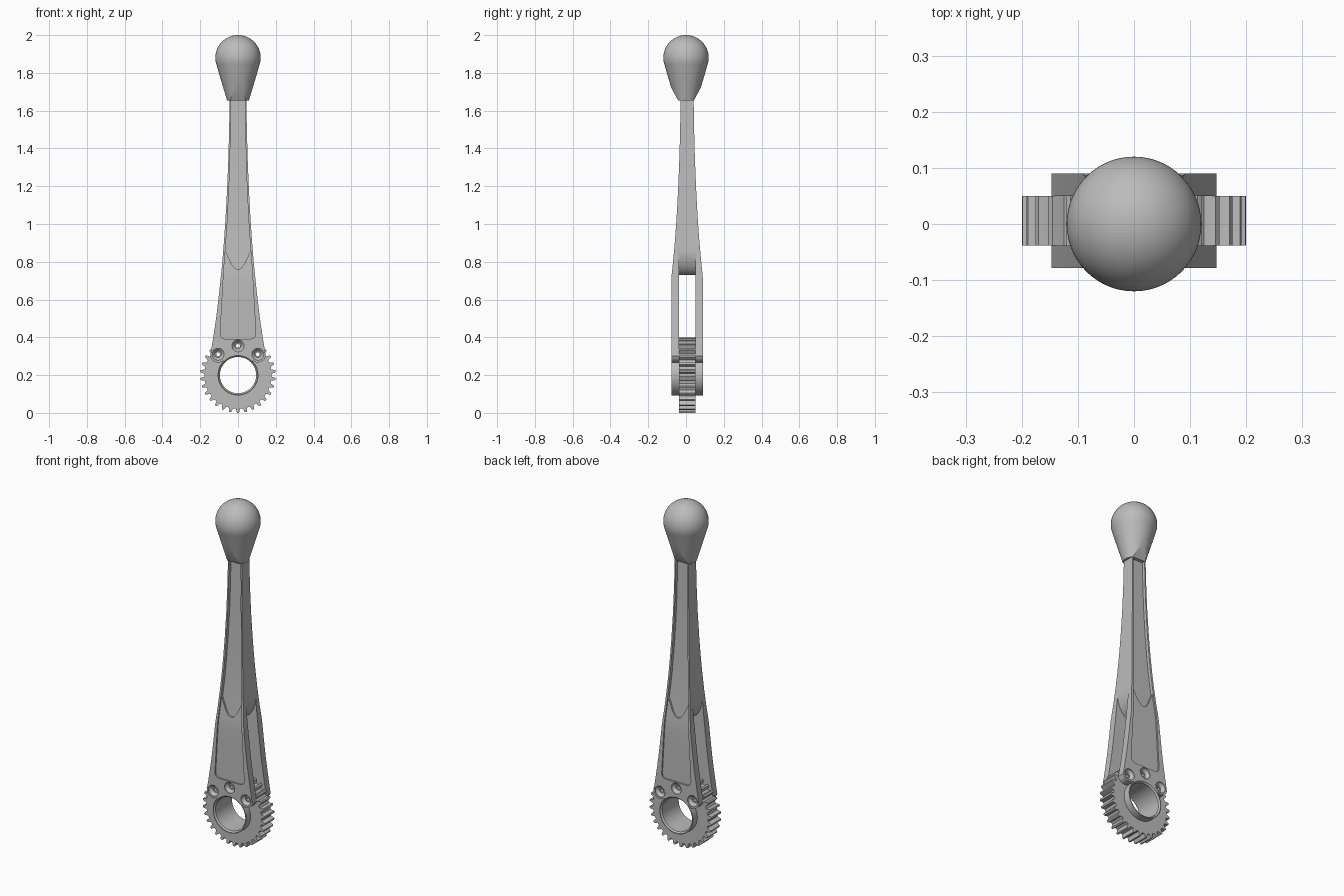
import bpy, bmesh, math
from mathutils import Vector

if "Cube" in bpy.data.objects:
    bpy.data.objects.remove(bpy.data.objects["Cube"])

YC = 0.006            # lever arm sits slightly behind centre
HUB = 0.2             # height of gear axis
grey = bpy.data.materials.new("grey metal")
grey.diffuse_color = (0.5, 0.5, 0.5, 1)
grey.use_nodes = True
grey.node_tree.nodes["Principled BSDF"].inputs["Base Color"].default_value = grey.diffuse_color


def finish(name, bm):
    bmesh.ops.recalc_face_normals(bm, faces=bm.faces)
    me = bpy.data.meshes.new(name)
    bm.to_mesh(me)
    bm.free()
    ob = bpy.data.objects.new(name, me)
    bpy.context.collection.objects.link(ob)
    me.materials.append(grey)
    return ob


def prism(name, pts, axis, lo, hi):
    """Extrude an outline: (x, z) along y, or (y, z) along x."""
    bm = bmesh.new()
    put = (lambda p, d: (p[0], d, p[1])) if axis == 'y' else (lambda p, d: (d, p[0], p[1]))
    a = [bm.verts.new(put(p, lo)) for p in pts]
    b = [bm.verts.new(put(p, hi)) for p in pts]
    n = len(pts)
    bm.faces.new(a)
    bm.faces.new(b[::-1])
    for i in range(n):
        bm.faces.new((a[i], a[(i + 1) % n], b[(i + 1) % n], b[i]))
    return finish(name, bm)


def arc(cx, cz, r, a0, a1, n):
    return [(cx + r * math.cos(math.radians(a0 + (a1 - a0) * i / n)),
             cz + r * math.sin(math.radians(a0 + (a1 - a0) * i / n))) for i in range(n + 1)]


def mirror(half):
    """Close a right-hand outline with its left-hand reflection."""
    return half + [(-x, z) for x, z in reversed(half) if abs(x) > 1e-5]


def boolean(ob, cutter, op='DIFFERENCE'):
    m = ob.modifiers.new(cutter.name, 'BOOLEAN')
    m.object, m.operation, m.solver = cutter, op, 'EXACT'
    bpy.context.view_layer.objects.active = ob
    bpy.ops.object.modifier_apply(modifier=m.name)
    bpy.data.objects.remove(cutter)


def spin(name, prof, cx, cz, seg=32):
    """Solid turned about a y-direction axis; prof is (radius, y)."""
    bm = bmesh.new()
    rings = [[bm.verts.new((cx + r * math.cos(k * math.tau / seg), y, cz + r * math.sin(k * math.tau / seg)))
              for k in range(seg)] for r, y in prof]
    for a, b in zip(rings, rings[1:]):
        for k in range(seg):
            bm.faces.new((a[k], a[(k + 1) % seg], b[(k + 1) % seg], b[k]))
    bm.faces.new(rings[0])
    bm.faces.new(rings[-1][::-1])
    return finish(name, bm)


def interp(table, z):
    for (z0, v0), (z1, v1) in zip(table, table[1:]):
        if z <= z1:
            return v0 + (v1 - v0) * (z - z0) / (z1 - z0)
    return table[-1][1]


# Half width and half depth of the arm by height
width = [(0.30, 0.147), (0.4, 0.131), (0.5, 0.116), (0.6, 0.104), (0.7, 0.093), (0.8, 0.083), (0.9, 0.075),
         (1.0, 0.068), (1.1, 0.062), (1.2, 0.057), (1.35, 0.051), (1.5, 0.047), (1.68, 0.044)]
depth = [(0.0, 0.084), (0.7, 0.084), (0.74, 0.081), (0.8, 0.0745), (0.9, 0.0655), (1.0, 0.058),
         (1.1, 0.052), (1.2, 0.047), (1.35, 0.041), (1.5, 0.037), (1.68, 0.034)]

# Arm: front outline with screw lobes and hub, trimmed by the side outline
front = arc(0, HUB, 0.108, -90, 45, 24) + arc(0.105, 0.31, 0.043, -130, -14, 12)
front += [(w, z) for z, w in width]
arm = prism("lever_arm", mirror(front), 'y', -0.2, 0.2)
side = [(d, z) for z, d in depth]
trim = prism("side_trim", [(YC + s * y, z) for s, seq in ((1, side), (-1, side[::-1])) for y, z in seq],
             'x', -0.5, 0.5)
boolean(arm, trim, 'INTERSECT')

# Fork slot with a rounded crotch
nose = [(0.08 * math.sin(t * math.pi / 24), 0.86 - 0.13 * math.cos(t * math.pi / 24)) for t in range(13)]
boolean(arm, prism("fork_slot", mirror([(0.3, -0.1), (0.3, 0.86)] + nose[::-1]), 'y', YC - 0.044, YC + 0.044))


def recess(name, table, cut, sgn):
    """Pocket following the arm's face: table is (height, half width)."""
    zs = sorted({z for z, _ in table} | {z for z, _ in depth if table[0][0] < z < table[-1][0]})
    bm = bmesh.new()
    rows = []
    for z in zs:
        w, y = interp(table, z), interp(depth, z) - cut
        rows.append([bm.verts.new((x, YC + sgn * yy, z))
                     for x, yy in ((-w, y), (w, y), (w, 0.2), (-w, 0.2))])
    for a, b in zip(rows, rows[1:]):
        for k in range(4):
            bm.faces.new((a[k], a[(k + 1) % 4], b[(k + 1) % 4], b[k]))
    bm.faces.new(rows[0])
    bm.faces.new(rows[-1])
    return finish(name, bm)


panel = [(0.392, 0.07), (0.396, 0.083), (0.405, 0.091), (0.42, 0.094), (0.6, 0.084), (0.75, 0.0755), (0.86, 0.067)]
groove = [(0.762, 0.008), (0.768, 0.018), (0.79, 0.035), (0.86, 0.067), (1.0, 0.057), (1.2, 0.047),
          (1.4, 0.041), (1.75, 0.036)]
for s in (-1, 1):
    boolean(arm, recess("panel_pocket", panel, 0.008, s))
    boolean(arm, recess("long_groove", groove, 0.018, s))

# Toothed gear held in the fork
teeth = 30
outline = []
for i in range(teeth):
    for off, r in ((-0.30, 0.178), (-0.19, 0.192), (-0.12, 0.2), (0.12, 0.2), (0.19, 0.192), (0.30, 0.178)):
        a = (i + off) * math.tau / teeth - math.pi / 2
        outline.append((r * math.cos(a), HUB + r * math.sin(a)))
gear = prism("gear", outline, 'y', YC - 0.044, YC + 0.044)

# Bore and countersunk screw holes through arm and gear
f, b = YC - 0.084, YC + 0.084
for ob in (arm, gear):
    boolean(ob, spin("bore", [(0.108, f - 0.005), (0.096, f + 0.008), (0.096, b - 0.008), (0.108, b + 0.005)],
                     0, HUB, 64))
    for x, z in ((-0.105, 0.31), (0, 0.355), (0.105, 0.31)):
        hole = [(0.032, f - 0.01), (0.032, f + 0.004), (0.017, f + 0.02), (0.01, f + 0.02)]
        hole += [(r, 2 * YC - y) for r, y in reversed(hole)]
        boolean(ob, spin("screw_hole", hole, x, z, 24))

# Knob: ball blending into a cone, with slanted flats at its neck
prof = [(0.0, 1.655), (0.058, 1.655), (0.0745, 1.71), (0.091, 1.765), (0.106, 1.815)]
prof += [(r, z) for r, z in arc(0, 1.88, 0.12, -20, 90, 22)]
prof[-1] = (0.0, 2.0)
bm = bmesh.new()
vs = [bm.verts.new((r, 0, z)) for r, z in prof]
es = [bm.edges.new(p) for p in zip(vs, vs[1:])]
bmesh.ops.spin(bm, geom=vs + es, cent=(0, 0, 0), axis=(0, 0, 1), angle=math.tau, steps=64)
bmesh.ops.remove_doubles(bm, verts=bm.verts, dist=1e-4)
for s in (-1, 1):
    res = bmesh.ops.bisect_plane(bm, geom=bm.verts[:] + bm.edges[:] + bm.faces[:], dist=1e-6,
                                 plane_co=(0, s * 0.042, 1.655), plane_no=Vector((0, s * 0.055, -0.03)),
                                 clear_outer=True)
    bmesh.ops.holes_fill(bm, edges=[e for e in bm.edges if e.is_boundary])
knob = finish("knob", bm)

# Smooth curved surfaces, keep hard edges
for ob in (arm, gear, knob):
    bpy.ops.object.select_all(action='DESELECT')
    ob.select_set(True)
    bpy.context.view_layer.objects.active = ob
    bpy.ops.object.shade_smooth_by_angle(angle=math.radians(25))
